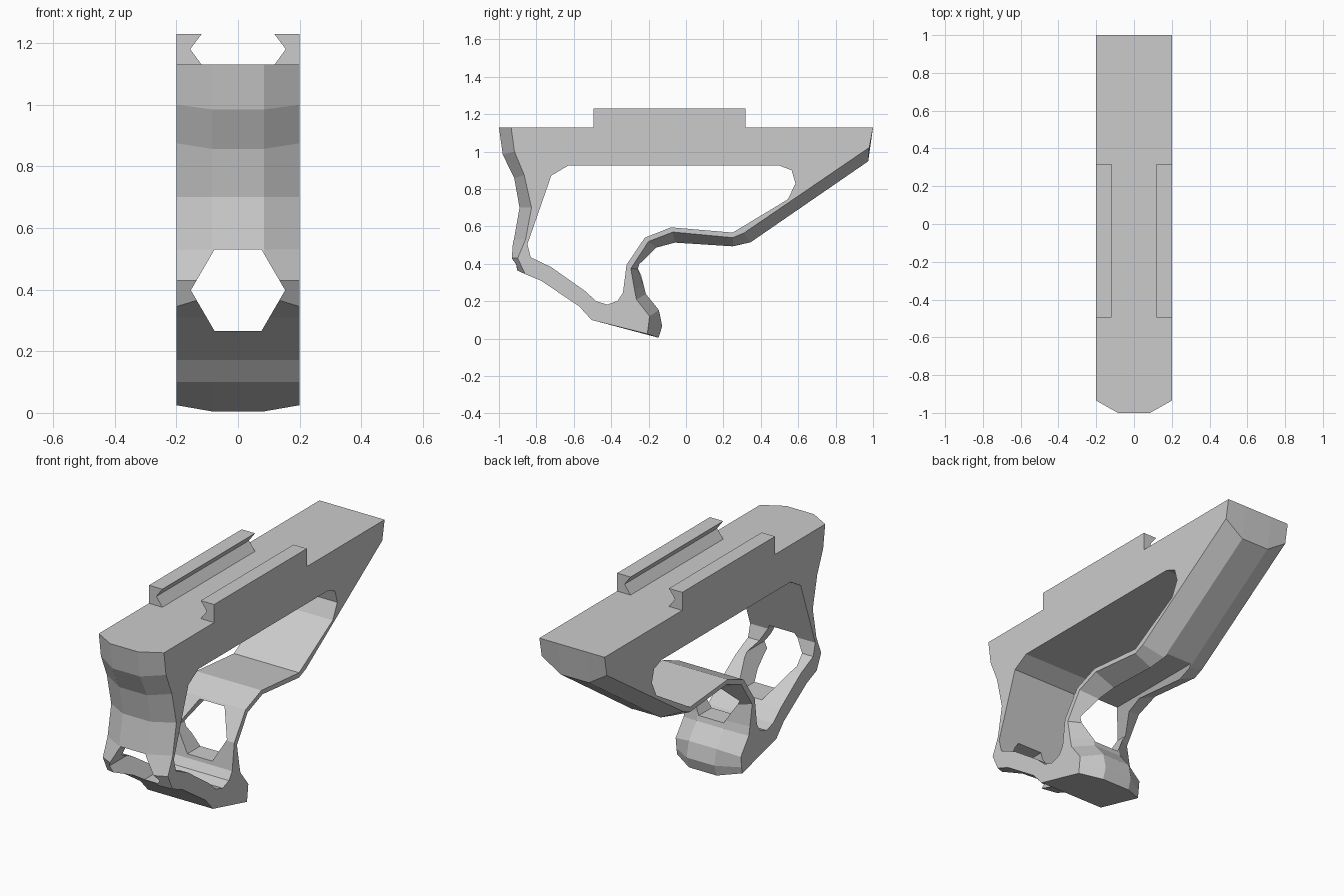
import bpy, bmesh, math

cube = bpy.data.objects.get("Cube")
if cube:
    bpy.data.objects.remove(cube)

grey = bpy.data.materials.new("plain grey")
grey.use_nodes = True
COLOUR = (0.6, 0.6, 0.6, 1)
grey.diffuse_color = COLOUR
grey.node_tree.nodes["Principled BSDF"].inputs["Base Color"].default_value = COLOUR


def loft(name, sections):
    """Skin matching closed loops and cap both ends."""
    bm = bmesh.new()
    loops = [[bm.verts.new(p) for p in s] for s in sections]
    for a, b in zip(loops, loops[1:]):
        for i in range(len(a)):
            j = (i + 1) % len(a)
            bm.faces.new((a[i], a[j], b[j], b[i]))
    bm.faces.new(loops[0])
    bm.faces.new(loops[-1][::-1])
    bmesh.ops.recalc_face_normals(bm, faces=bm.faces)
    mesh = bpy.data.meshes.new(name)
    bm.to_mesh(mesh)
    bm.free()
    mesh.materials.append(grey)
    ob = bpy.data.objects.new(name, mesh)
    bpy.context.collection.objects.link(ob)
    return ob


def across(x, profile):
    return [(x, y, z) for y, z in profile]


def along(y, profile):
    return [(x, y, z) for x, z in profile]


def cut(target, cutter):
    mod = target.modifiers.new(cutter.name, "BOOLEAN")
    mod.operation = "DIFFERENCE"
    mod.solver = "EXACT"
    mod.object = cutter
    cutter.hide_render = True
    cutter.hide_viewport = True


# Underside shared by the flank outline and the centre outline
belly = [(-.775, .31), (-.57, .172), (-.505, .1)]
# Outline of the flat flanks: front, belly, grip, rear brace
flank = [(-.935, 1.13), (-.917, 1.0), (-.865, .875), (-.826, .7), (-.858, .53),
         (-.9, .43), (-.86, .345)] + belly + [
         (-.207, .025), (-.202, .06), (-.195, .12), (-.265, .21), (-.275, .26),
         (-.295, .375), (-.2, .52), (-.07, .57), (.25, .54), (.31, .565),
         (.98, 1.022), (1, 1.13)]
# Outline of the raised centre band, point for point
ridge = [(-1, 1.13), (-.98, .985), (-.918, .857), (-.89, .7), (-.92, .53),
         (-.955, .43), (-.934, .38)] + belly + [
         (-.147, .005), (-.127, .067), (-.145, .153), (-.214, .238), (-.225, .28),
         (-.225, .37), (-.155, .48), (-.06, .513), (.25, .488), (.345, .515),
         (.974, .948), (1, 1.13)]
frame = loft("frame", [across(-.2, flank), across(-.085, ridge),
                       across(.085, ridge), across(.2, flank)])

# Large side window
window = [(-.72, .872), (-.848, .505), (-.83, .435), (-.72, .382), (-.54, .255),
          (-.48, .2), (-.42, .182), (-.365, .203), (-.337, .245), (-.318, .395),
          (-.22, .54), (-.08, .595), (.25, .567), (.545, .745), (.585, .83),
          (.565, .9), (.5, .925), (-.63, .925)]
cut(frame, loft("window_cutter", [across(-.4, window), across(.4, window)]))

# Six-sided bore from front to back
bore = [(.153 * math.cos(i * math.pi / 3), .398 + .152 * math.sin(i * math.pi / 3))
        for i in range(6)]
cut(frame, loft("bore_cutter", [along(-1.2, bore), along(.6, bore)]))

# Pair of notched top rails
rail = [(.2, 1.13), (.2, 1.23), (.118, 1.23), (.155, 1.18), (.118, 1.13)]
for side, name in ((1, "left_rail"), (-1, "right_rail")):
    profile = [(side * x, z) for x, z in rail]
    loft(name, [along(-.495, profile), along(.318, profile)])
